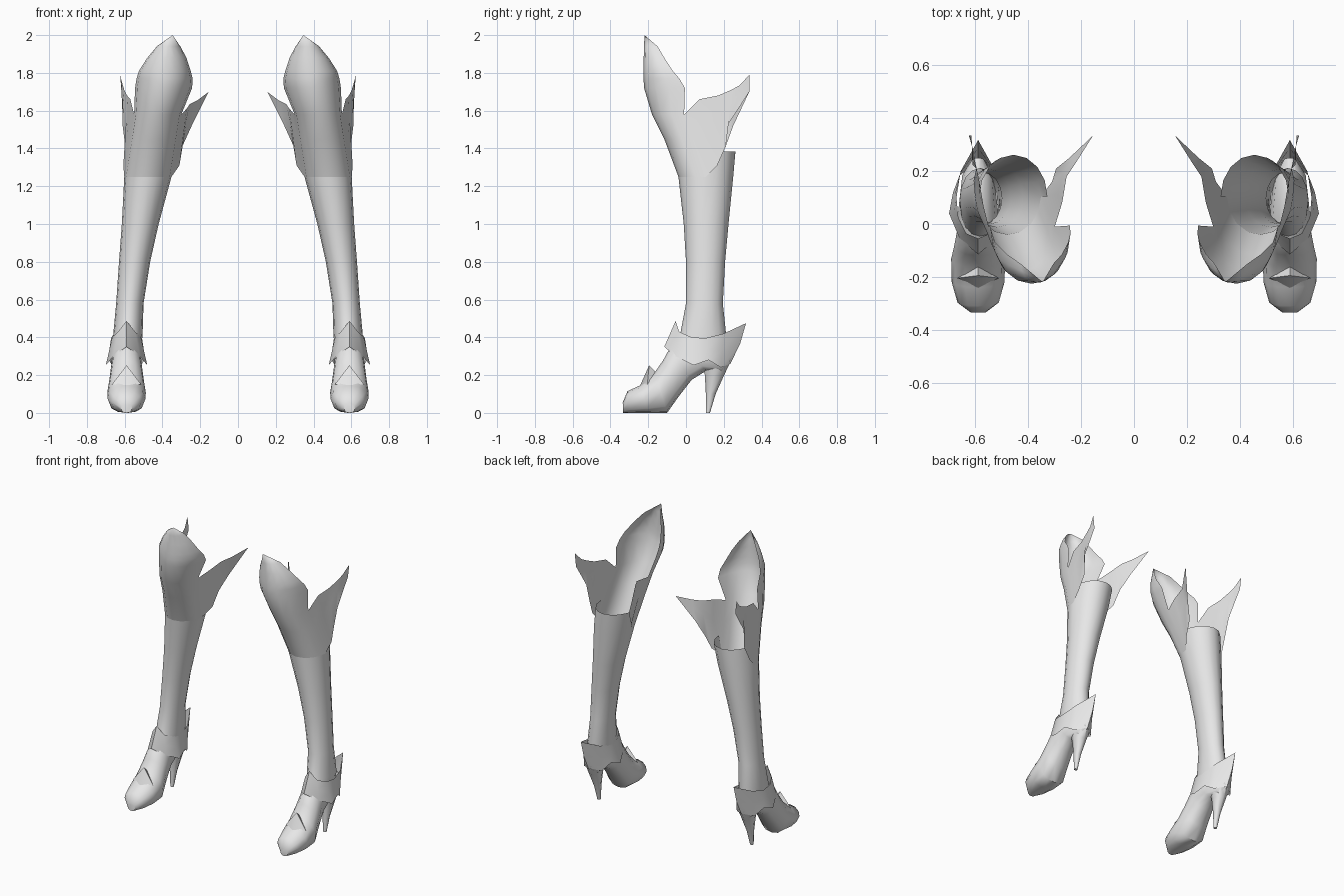
import bpy, bmesh, math
from mathutils import Vector

if "Cube" in bpy.data.objects:
    bpy.data.objects.remove(bpy.data.objects["Cube"])

grey = bpy.data.materials.new("plain_grey")
grey.diffuse_color = (0.8, 0.8, 0.8, 1)
grey.use_nodes = True
grey.node_tree.nodes["Principled BSDF"].inputs["Base Color"].default_value = grey.diffuse_color
FX = 0.59  # centre line of the foot


def add_grid(bm, rows, closed=False):
    """Skin equally long rows of points with quads."""
    vs = [[bm.verts.new(p) for p in r] for r in rows]
    n = len(vs[0])
    for a, b in zip(vs, vs[1:]):
        for i in range(n if closed else n - 1):
            j = (i + 1) % n
            bm.faces.new((a[i], a[j], b[j], b[i]))
    return vs


def finish(name, bm, angle=50):
    """Turn the right-hand part into a mirrored, smooth pair."""
    bmesh.ops.remove_doubles(bm, verts=bm.verts, dist=0.003)
    bmesh.ops.recalc_face_normals(bm, faces=bm.faces)
    me = bpy.data.meshes.new(name)
    bm.to_mesh(me)
    bm.free()
    me.materials.append(grey)
    ob = bpy.data.objects.new(name, me)
    bpy.context.collection.objects.link(ob)
    bpy.ops.object.select_all(action='DESELECT')
    ob.select_set(True)
    bpy.context.view_layer.objects.active = ob
    bpy.ops.object.shade_smooth_by_angle(angle=math.radians(angle))
    mod = ob.modifiers.new("pair", 'MIRROR')
    mod.use_mirror_merge = False
    return ob


def ring(z, x0, x1, y0, y1, n=16):
    cx, cy, rx, ry = (x0 + x1) / 2, (y0 + y1) / 2, (x1 - x0) / 2, (y1 - y0) / 2
    return [(cx + rx * math.cos(2 * math.pi * i / n),
             cy + ry * math.sin(2 * math.pi * i / n), z) for i in range(n)]


def strip(bm, columns, steps):
    """Surface between pairs of (bottom, top) points."""
    add_grid(bm, [[Vector(b).lerp(Vector(t), s) for s in steps] for b, t in columns])


# Shaft: open tube, only its back half rises behind the knee
bm = bmesh.new()
add_grid(bm, [ring(*r) for r in (
    (0.30, .515, .660, -.070, .200),
    (0.42, .505, .660, -.030, .212),
    (0.58, .500, .645, 0.00, .195),
    (0.80, .465, .630, 0.00, .207),
    (1.00, .420, .615, -.012, .225),
    (1.25, .352, .602, -.040, .250),
    (1.385, .328, .585, -.052, .262))], closed=True)
front = [f for f in bm.faces if f.calc_center_median().z > 1.25
         and f.calc_center_median().y < 0.105]
bmesh.ops.delete(bm, geom=front, context='FACES')
finish("boot_shaft", bm)

# Knee cuff: curved front plate (z, left x, right x, edge y, front y)
bm = bmesh.new()
rows = []
for z, xl, xr, ye, yf in (
        (1.25, .352, .602, .105, -.040),
        (1.45, .320, .570, .035, -.115),
        (1.58, .300, .550, -.010, -.180),
        (1.72, .243, .545, -.006, -.222),
        (1.77, .240, .537, -.035, -.225),
        (1.81, .250, .525, -.070, -.226),
        (1.88, .273, .480, -.115, -.224),
        (1.94, .305, .430, -.150, -.222),
        (2.00, .345, .347, -.219, -.220)):
    m, r = (xl + xr) / 2, (xr - xl) / 2
    rows.append([(m - r * math.cos(math.pi * i / 8),
                  ye + (yf - ye) * math.sin(math.pi * i / 8), z) for i in range(9)])
add_grid(bm, rows)

# Knee cuff: inner and outer wings sweeping back to a point
steps = (0, 0.606, 1)
strip(bm, [((.352, .105, 1.25), (.300, -.010, 1.58)),
           ((.310, .160, 1.31), (.272, .080, 1.61)),
           ((.295, .210, 1.41), (.255, .180, 1.635)),
           ((.245, .250, 1.52), (.215, .240, 1.655)),
           ((.155, .335, 1.70), (.155, .335, 1.70))], steps)
strip(bm, [((.602, .105, 1.25), (.550, -.010, 1.58)),
           ((.607, .165, 1.31), (.570, .070, 1.66)),
           ((.597, .210, 1.41), (.587, .170, 1.68)),
           ((.612, .225, 1.53), (.602, .240, 1.71)),
           ((.613, .290, 1.63), (.610, .285, 1.735)),
           ((.615, .335, 1.70), (.625, .335, 1.79))], steps)
finish("knee_cuff", bm, 60)

# Foot: sections from toe to heel (top y, top z, bottom y, bottom z, half width)
bm = bmesh.new()
rows = []
for ty, tz, by, bz, w in (
        (-.335, .055, -.333, 0.0, .030),
        (-.310, .115, -.285, 0.0, .078),
        (-.240, .147, -.200, 0.0, .100),
        (-.165, .215, -.100, 0.0, .102),
        (-.120, .280, -.040, .085, .090),
        (-.085, .345, .030, .175, .080),
        (-.020, .390, .105, .222, .076),
        (.180, .390, .190, .205, .060),
        (.250, .370, .232, .265, .025)):
    top, bot = Vector((FX, ty, tz)), Vector((FX, by, bz))
    sec = []
    for i in range(12):
        a = 2 * math.pi * i / 12
        s, c = math.sin(a), math.cos(a)
        low = s < 0  # squarer towards the sole
        h = math.copysign(abs(s) ** (0.55 if low else 1), s)
        p = bot.lerp(top, 0.5 + h / 2)
        p.x += w * c * (0.92 if low else 1)
        sec.append(p)
    rows.append(sec)
vs = add_grid(bm, rows, closed=True)
bm.faces.new(vs[0])
bm.faces.new(vs[-1])
finish("foot", bm)

# Toe cap lip: raised chevron over the instep
bm = bmesh.new()
tip, base, back = [bm.verts.new((FX, y, z)) for y, z in
                   ((-.195, .252), (-.242, .147), (-.160, .215))]
for s in (-1, 1):
    side = bm.verts.new((FX + s * .078, -.205, .150))
    bm.faces.new((tip, base, side))
    bm.faces.new((tip, side, back))
finish("toe_cap_lip", bm)

# Heel: tapering spike
bm = bmesh.new()
vs = add_grid(bm, [ring(z, FX - w, FX + w, y0, y1, 8) for z, y0, y1, w in (
    (0.0, .105, .127, .012), (.10, .105, .157, .022),
    (.20, .100, .202, .042), (.28, .080, .240, .058))], closed=True)
bm.faces.new(vs[0])
bm.faces.new(vs[-1])
finish("heel", bm)

# Ankle guard: pointed band, pairs of (bottom, top) from front to back
bm = bmesh.new()
for s in (-1, 1):
    strip(bm, [((FX + s * b[0], b[1], b[2]), (FX + s * t[0], t[1], t[2])) for b, t in (
        ((0, -.115, .350), (0, -.055, .487)),
        ((.070, -.055, .300), (.045, -.036, .430)),
        ((.110, .040, .252), (.075, .025, .402)),
        ((.095, .120, .280), (.082, .100, .395)),
        ((.068, .185, .240), (.066, .200, .420)),
        ((0, .235, .260), (0, .318, .475)))], (0, 0.5, 1))
# pull the rear ridge outwards
for v in bm.verts:
    if abs(v.co.x - FX) < 1e-4 and 0.26 < v.co.y < 0.3:
        v.co.y = 0.287
finish("ankle_guard", bm)
